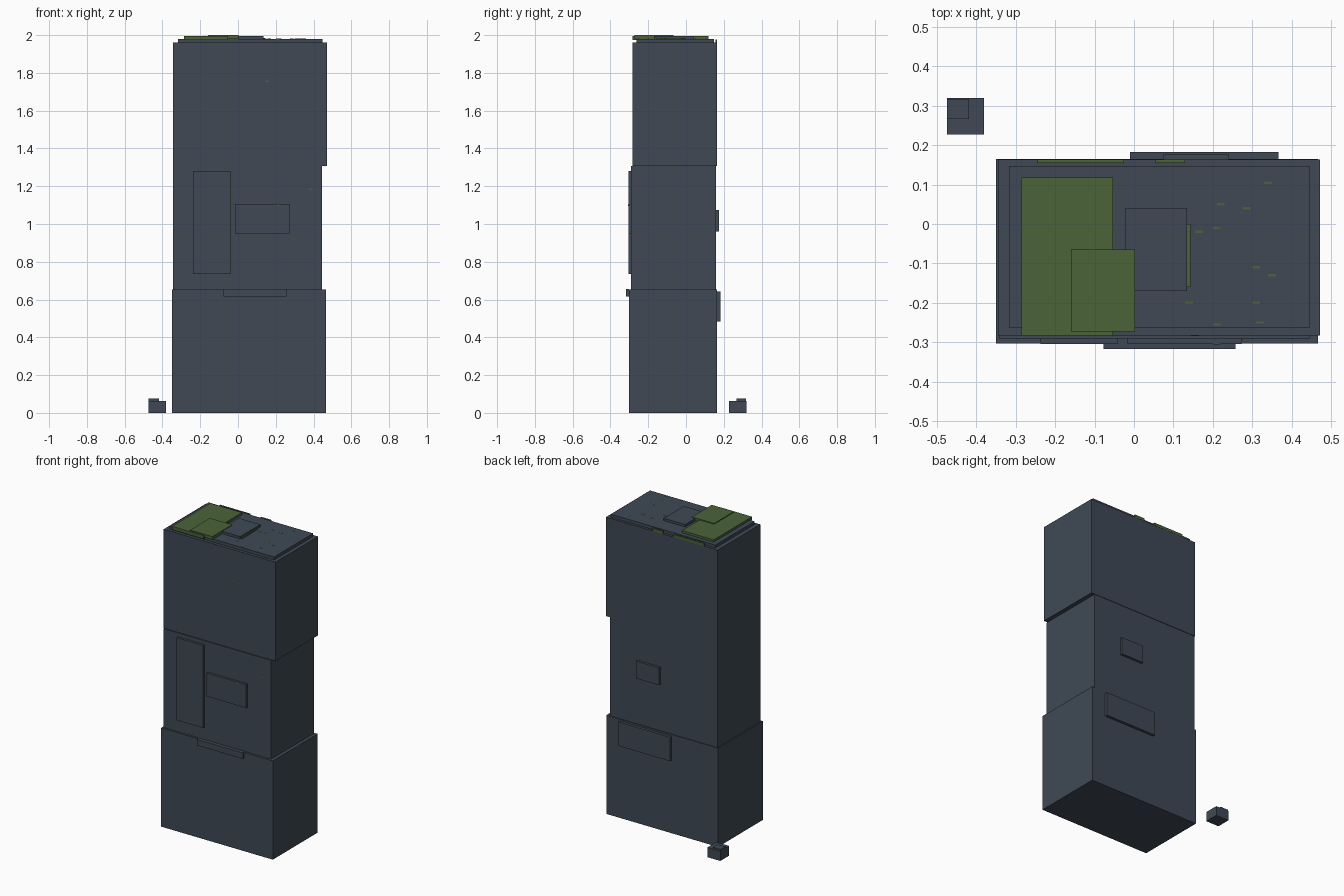
import bpy

cube = bpy.data.objects.get("Cube")
if cube:
    bpy.data.objects.remove(cube, do_unlink=True)


def material(name, rgb):
    m = bpy.data.materials.new(name)
    m.use_nodes = True
    m.diffuse_color = (*rgb, 1)
    m.node_tree.nodes["Principled BSDF"].inputs["Base Color"].default_value = (*rgb, 1)
    return m


SLATE = material("slate grey", (0.050, 0.066, 0.090))
MOSS = material("moss green", (0.070, 0.125, 0.041))


def box(name, x, y, z, mat=SLATE):
    """Box spanning the (low, high) ranges x, y and z."""
    bpy.ops.mesh.primitive_cube_add(size=1, location=[sum(r) / 2 for r in (x, y, z)])
    ob = bpy.context.object
    ob.name = name
    ob.scale = [r[1] - r[0] for r in (x, y, z)]
    bpy.ops.object.transform_apply(location=False, rotation=False, scale=True)
    ob.data.materials.append(mat)
    return ob


# Three stacked blocks of the pillar
box("lower_block", (-0.35, 0.467), (-0.303, 0.165), (0, 0.653))
box("middle_block", (-0.343, 0.445), (-0.29, 0.16), (0.653, 1.306))
box("upper_block", (-0.345, 0.472), (-0.283, 0.163), (1.306, 1.96))

# Roof slab and raised hatch
box("roof_slab", (-0.317, 0.447), (-0.263, 0.147), (1.96, 1.98))
box("roof_hatch", (-0.022, 0.135), (-0.17, 0.04), (1.98, 1.996))

# Moss on the roof
box("moss_sheet", (-0.285, -0.053), (-0.283, 0.118), (1.973, 1.995), MOSS)
box("moss_overlay", (-0.16, 0.003), (-0.273, -0.065), (1.98, 2.0), MOSS)
box("moss_hatch_edge", (0.135, 0.143), (-0.16, 0.0), (1.98, 1.986), MOSS)
box("moss_back_strip_long", (-0.245, -0.025), (0.155, 0.164), (1.96, 1.978), MOSS)
box("moss_back_strip_short", (0.055, 0.13), (0.155, 0.164), (1.96, 1.978), MOSS)

# Raised panels on the front
box("front_tall_panel", (-0.237, -0.041), (-0.305, -0.289), (0.735, 1.281))
box("front_wide_panel", (-0.016, 0.273), (-0.305, -0.289), (0.951, 1.106))
box("front_ledge", (-0.077, 0.257), (-0.317, -0.302), (0.615, 0.655))

# Raised panels on the back
box("back_upper_panel", (0.075, 0.241), (0.159, 0.176), (0.96, 1.075))
box("back_lower_panel", (-0.01, 0.366), (0.164, 0.183), (0.483, 0.642))

# Loose stone beside the pillar
box("stone", (-0.475, -0.38), (0.227, 0.32), (0, 0.064))
box("stone_cap", (-0.475, -0.418), (0.267, 0.317), (0.064, 0.075))

# Tiny moss flecks on the roof slab and on the front
roof_flecks = [(0.22, 0.05), (0.285, 0.04), (0.34, 0.105), (0.21, -0.01),
               (0.165, -0.02), (0.115, -0.12), (0.14, -0.2), (0.31, -0.2),
               (0.31, -0.11), (0.35, -0.13), (0.32, -0.25), (0.21, -0.255)]
for i, (x, y) in enumerate(roof_flecks):
    box(f"roof_fleck_{i + 1}", (x - 0.01, x + 0.01), (y - 0.003, y + 0.003),
        (1.979, 1.981), MOSS)
for i, (x, z, y) in enumerate([(0.21, 1.1, -0.305), (0.385, 1.185, -0.29),
                               (0.155, 1.755, -0.283)]):
    box(f"front_fleck_{i + 1}", (x - 0.01, x + 0.01), (y - 0.001, y + 0.001),
        (z - 0.004, z + 0.004), MOSS)
